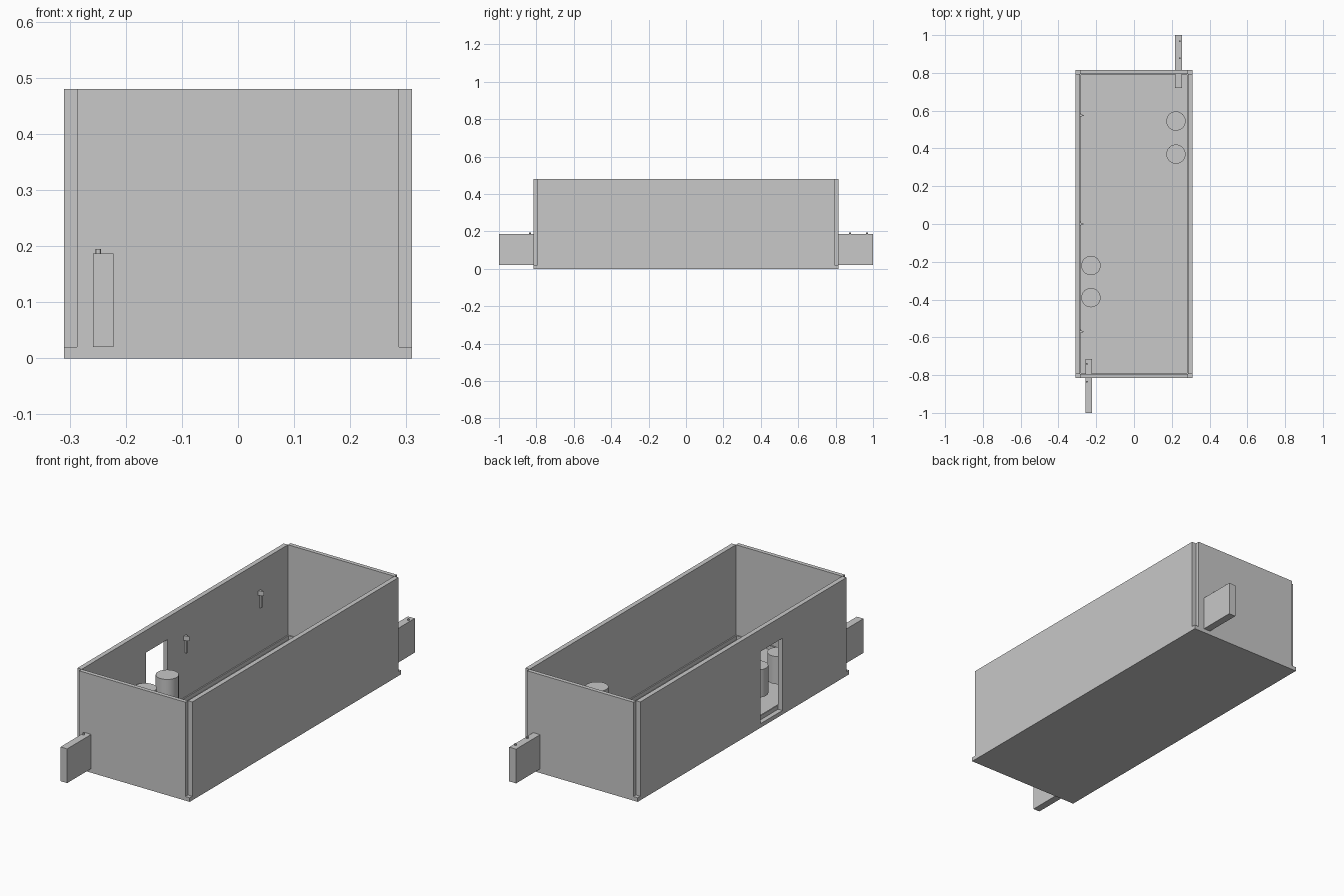
import bpy
import bmesh
from mathutils import Vector

old = bpy.data.objects.get("Cube")
if old:
    bpy.data.objects.remove(old, do_unlink=True)

grey = bpy.data.materials.new("light_grey")
grey.use_nodes = True
colour = (0.58, 0.58, 0.58, 1)
grey.diffuse_color = colour
grey.node_tree.nodes["Principled BSDF"].inputs["Base Color"].default_value = colour

W, L, H = 0.31, 0.815, 0.48      # outer half width, half length, height
FLOOR = 0.02
IX, IY = 0.287, 0.795            # inner half width and half length
TRIM = 0.006


def prism(name, outline, direction):
    """Extrude a flat outline of 3D points along a direction."""
    bm = bmesh.new()
    face = bm.faces.new([bm.verts.new(p) for p in outline])
    out = bmesh.ops.extrude_face_region(bm, geom=[face], use_keep_orig=True)
    moved = [v for v in out["geom"] if isinstance(v, bmesh.types.BMVert)]
    bmesh.ops.translate(bm, verts=moved, vec=Vector(direction))
    bmesh.ops.recalc_face_normals(bm, faces=bm.faces)
    mesh = bpy.data.meshes.new(name)
    bm.to_mesh(mesh)
    bm.free()
    mesh.materials.append(grey)
    obj = bpy.data.objects.new(name, mesh)
    bpy.context.collection.objects.link(obj)
    return obj


def box(name, x, y, z):
    outline = [(x[0], y[0], z[0]), (x[1], y[0], z[0]),
               (x[1], y[1], z[0]), (x[0], y[1], z[0])]
    return prism(name, outline, (0, 0, z[1] - z[0]))


def cylinder(name, x, y, z, radius, sides):
    bpy.ops.mesh.primitive_cylinder_add(
        vertices=sides, radius=radius, depth=z[1] - z[0],
        location=(x, y, (z[0] + z[1]) / 2))
    obj = bpy.context.object
    obj.name = name
    obj.data.materials.append(grey)
    bpy.ops.object.shade_smooth_by_angle()


# Base and walls, with open notches at the corners
box("base", (-W, W), (-L, L), (0, FLOOR))
box("front_wall", (-IX, IX), (-L, -IY), (FLOOR, H))
box("back_wall", (-IX, IX), (IY, L), (FLOOR, H))
box("left_wall", (IX, W), (-IY, IY), (FLOOR, H))

# Right wall with a doorway
door_a, door_b, door_top = -0.30, -0.133, 0.372
profile = [(-IY, FLOOR), (door_a, FLOOR), (door_a, door_top), (door_b, door_top),
           (door_b, FLOOR), (IY, FLOOR), (IY, H), (-IY, H)]
prism("right_wall", [(-W, y, z) for y, z in profile], (W - IX, 0, 0))

# Low trim along the inner foot of the walls
trim_z = (FLOOR, 0.04)
for side, s in (("left", 1), ("right", -1)):
    box(side + "_trim", sorted((s * IX, s * (IX - TRIM))), (-IY, IY), trim_z)
for side, s in (("back", 1), ("front", -1)):
    box(side + "_trim", (TRIM - IX, IX - TRIM),
        sorted((s * IY, s * (IY - TRIM))), trim_z)

# Drums inside, raised off the floor
drums = [(0.222, 0.545), (0.222, 0.37), (-0.228, -0.22), (-0.228, -0.39)]
for i, (x, y) in enumerate(drums):
    cylinder(f"drum_{i + 1}", x, y, (0.115, 0.25), 0.051, 32)

# End plates passing through the walls, with small pegs on top
for name, x, y, peg_x, pegs in (
        ("front", (-0.258, -0.222), (-1, -0.715), -0.249, (-0.74, -0.835)),
        ("back", (0.217, 0.254), (0.72, 1), 0.243, (0.877, 0.968))):
    box(name + "_plate", x, y, (FLOOR, 0.187))
    for i, peg_y in enumerate(pegs):
        cylinder(f"{name}_peg_{i + 1}", peg_x, peg_y, (0.18, 0.195), 0.005, 12)

# Hooks on the right wall, each with a thin bar below
for i, y in enumerate((-0.57, 0, 0.575)):
    outline = [(-IX, y - 0.009, 0.32), (-0.263, y, 0.32), (-IX, y + 0.009, 0.32)]
    prism(f"hook_{i + 1}", outline, (0, 0, 0.022))
    box(f"hook_bar_{i + 1}", (-IX, -0.28), (y + 0.002, y + 0.012), (0.255, 0.32))
